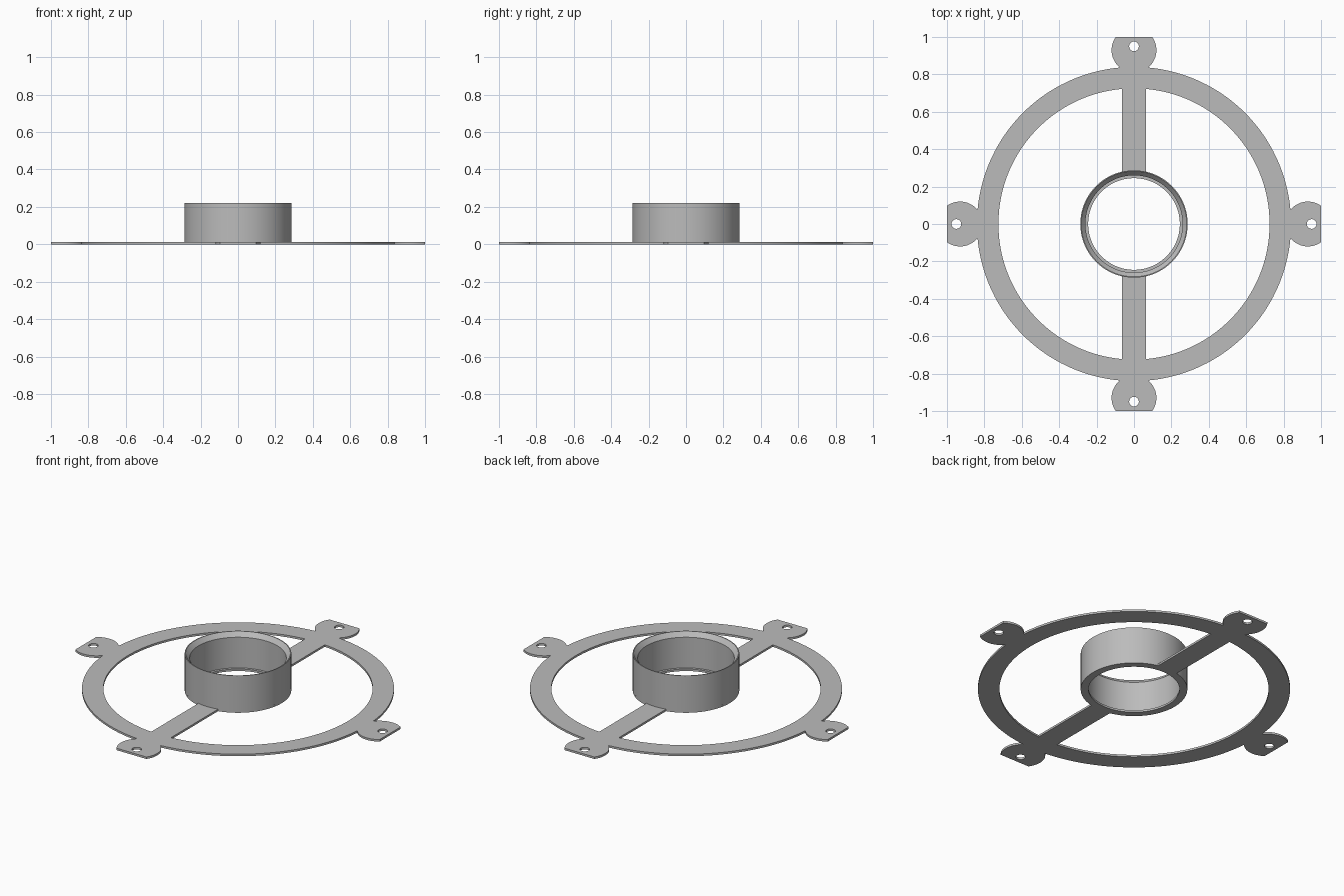
import bpy, bmesh
from math import sin, cos, pi, acos, atan2, asin, sqrt

cube = bpy.data.objects.get("Cube")
if cube:
    bpy.data.objects.remove(cube, do_unlink=True)

THICK = 0.012
RING_OUT, RING_IN = 0.84, 0.725
HUB_R, HUB_BORE, HUB_HOLE, HUB_TOP = 0.287, 0.26, 0.245, 0.22
SPOKE = 0.065
TAB_C, TAB_R, TAB_END = 0.93, 0.12, 1.0
HOLE_C, HOLE_R = 0.95, 0.026

grey = bpy.data.materials.new("plain grey")
grey.use_nodes = True
colour = (0.5, 0.5, 0.5, 1)
grey.diffuse_color = colour
grey.node_tree.nodes["Principled BSDF"].inputs["Base Color"].default_value = colour


def arc(r, a, b, n, cx=0.0):
    return [(cx + r * cos(a + (b - a) * i / n), r * sin(a + (b - a) * i / n))
            for i in range(n + 1)]


def turn(pts, a):
    return [(x * cos(a) - y * sin(a), x * sin(a) + y * cos(a)) for x, y in pts]


def finish(name, bm):
    bmesh.ops.remove_doubles(bm, verts=bm.verts, dist=1e-5)
    bmesh.ops.recalc_face_normals(bm, faces=bm.faces)
    mesh = bpy.data.meshes.new(name)
    bm.to_mesh(mesh)
    bm.free()
    mesh.materials.append(grey)
    obj = bpy.data.objects.new(name, mesh)
    bpy.context.collection.objects.link(obj)
    bpy.ops.object.select_all(action='DESELECT')
    obj.select_set(True)
    bpy.context.view_layer.objects.active = obj
    bpy.ops.object.shade_smooth_by_angle(angle=pi / 6)
    return obj


# Outer outline: ring arcs joined by four clipped round tabs
meet = acos((RING_OUT**2 + TAB_C**2 - TAB_R**2) / (2 * RING_OUT * TAB_C))
root = atan2(RING_OUT * sin(meet), RING_OUT * cos(meet) - TAB_C)
tip = acos((TAB_END - TAB_C) / TAB_R)
quarter = (arc(TAB_R, -root, -tip, 16, TAB_C) + arc(TAB_R, tip, root, 16, TAB_C)
           + arc(RING_OUT, meet, pi / 2 - meet, 32)[1:-1])
loops = [[p for k in range(4) for p in turn(quarter, k * pi / 2)]]

# Half-moon openings on each side of the spokes
far, near = acos(SPOKE / RING_IN), acos(SPOKE / HUB_R)
moon = arc(RING_IN, -far, far, 64) + arc(HUB_R, near, -near, 48)
loops += [moon, turn(moon, pi)]

# Centre hole and screw holes
loops.append(arc(HUB_HOLE, 0, 2 * pi, 96)[:-1])
screw = arc(HOLE_R, 0, 2 * pi, 24, HOLE_C)[:-1]
loops += [turn(screw, k * pi / 2) for k in range(4)]

# Flat plate: filled curve given thickness
curve = bpy.data.curves.new("plate_outline", 'CURVE')
curve.dimensions = '2D'
curve.fill_mode = 'BOTH'
curve.extrude = THICK / 2
for pts in loops:
    spline = curve.splines.new('POLY')
    spline.points.add(len(pts) - 1)
    for point, (x, y) in zip(spline.points, pts):
        point.co = (x, y, 0, 1)
    spline.use_cyclic_u = True
outline = bpy.data.objects.new("plate_outline", curve)
bpy.context.collection.objects.link(outline)
flat = bpy.data.meshes.new_from_object(
    outline.evaluated_get(bpy.context.evaluated_depsgraph_get()))
bm = bmesh.new()
bm.from_mesh(flat)
bmesh.ops.translate(bm, verts=bm.verts, vec=(0, 0, THICK / 2))
bpy.data.objects.remove(outline, do_unlink=True)
bpy.data.curves.remove(curve)
bpy.data.meshes.remove(flat)
finish("mounting_plate", bm)

# Hub collar: lathed wall with a chamfered mouth
profile = [(HUB_R, THICK), (HUB_R, HUB_TOP), (HUB_R - 0.005, HUB_TOP),
           (HUB_BORE, HUB_TOP - 0.026), (HUB_BORE, THICK)]
bm = bmesh.new()
verts = [bm.verts.new((r, 0, z)) for r, z in profile]
edges = [bm.edges.new(pair) for pair in zip(verts, verts[1:])]
bmesh.ops.spin(bm, geom=verts + edges, cent=(0, 0, 0), axis=(0, 0, 1),
               angle=2 * pi, steps=96, use_merge=True)
finish("hub_collar", bm)
